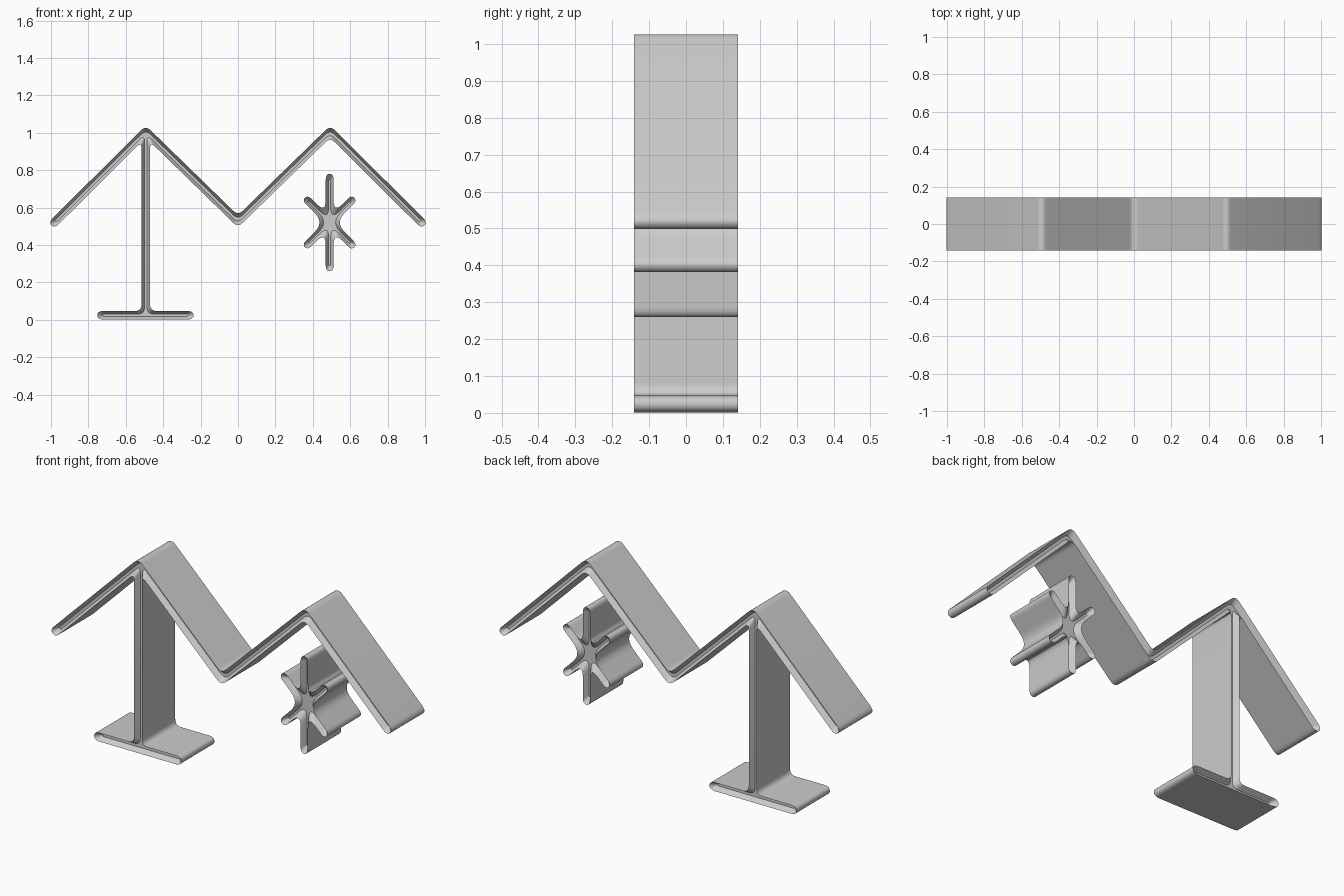
import bpy, bmesh, math
from mathutils import Vector

cube = bpy.data.objects.get("Cube")
if cube:
    bpy.data.objects.remove(cube)

grey = bpy.data.materials.new("plain grey")
grey.use_nodes = True
colour = (0.6, 0.6, 0.6, 1)
grey.diffuse_color = colour
grey.node_tree.nodes["Principled BSDF"].inputs["Base Color"].default_value = colour

DEPTH = 0.141      # half depth of every plate
STEPS = 6          # segments per rounded corner


def soften(a, p, b, size):
    """Rounded corner at p between directions towards a and b."""
    s = p + (a - p).normalized() * min(size, (a - p).length * 0.49)
    e = p + (b - p).normalized() * min(size, (b - p).length * 0.49)
    return [s * (1 - t) ** 2 + p * 2 * t * (1 - t) + e * t * t
            for t in (i / STEPS for i in range(STEPS + 1))]


def outline(nodes, links, half, retract, fillet):
    """Walk round a branching centreline, offset by half the thickness."""
    pos = {k: Vector(v) for k, v in nodes.items()}
    near = {k: [] for k in nodes}
    for a, b in links:
        near[a].append(b)
        near[b].append(a)

    def heading(a, b):
        d = pos[b] - pos[a]
        return math.atan2(d.y, d.x)

    corners = []
    start = u, v = links[0]
    while True:
        d = (pos[v] - pos[u]).normalized()
        n = Vector((-d.y, d.x))
        others = [w for w in near[v] if w != u]
        if others:
            back = heading(v, u)
            w = min(others, key=lambda k: (back - heading(v, k)) % math.tau)
            d2 = (pos[w] - pos[v]).normalized()
            n2 = Vector((-d2.y, d2.x))
            corners.append((pos[v] + (n + n2) * half / (1 + n.dot(n2)), fillet))
        else:
            w = u
            tip = pos[v] - d * retract
            corners += [(tip + n * half, half * 1.5), (tip - n * half, half * 1.5)]
        u, v = v, w
        if (u, v) == start:
            break
    pts = []
    for i, (p, size) in enumerate(corners):
        pts += soften(corners[i - 1][0], p, corners[(i + 1) % len(corners)][0], size)
    return pts


def plate(name, nodes, links, half, fillet, rim=0.016, tip=0.03):
    """Loft the outline through the depth, rounding the front and back rims."""
    bm = bmesh.new()
    quarter = [i * math.pi / 10 for i in range(6)]
    front = [(-DEPTH + tip * (1 - math.sin(a)), 1 - math.cos(math.pi / 2 - a))
             for a in quarter]
    slices = front + [(-y, k) for y, k in reversed(front)]
    rings = [[bm.verts.new((p.x, y, p.y))
              for p in outline(nodes, links, half - rim * k, tip * k, fillet)]
             for y, k in slices]
    for a, b in zip(rings, rings[1:]):
        for i in range(len(a)):
            j = (i + 1) % len(a)
            bm.faces.new((a[i], a[j], b[j], b[i]))
    bm.faces.new(rings[0])
    bm.faces.new(rings[-1])
    bmesh.ops.remove_doubles(bm, verts=bm.verts, dist=1e-5)
    bmesh.ops.recalc_face_normals(bm, faces=bm.faces)
    mesh = bpy.data.meshes.new(name)
    bm.to_mesh(mesh)
    bm.free()
    mesh.materials.append(grey)
    obj = bpy.data.objects.new(name, mesh)
    bpy.context.collection.objects.link(obj)
    bpy.ops.object.select_all(action='DESELECT')
    obj.select_set(True)
    bpy.context.view_layer.objects.active = obj
    bpy.ops.object.shade_smooth_by_angle(angle=math.radians(35))


# Zigzag roof with its post and foot, joined as one branching strip
plate("zigzag_roof_with_post",
      {"end_r": (-0.997, 0.505), "peak_r": (-0.493, 1.006), "valley": (0, 0.526),
       "peak_l": (0.493, 1.006), "end_l": (0.997, 0.505),
       "base": (-0.493, 0.024), "foot_r": (-0.752, 0.024), "foot_l": (-0.238, 0.024)},
      [("end_r", "peak_r"), ("peak_r", "valley"), ("valley", "peak_l"),
       ("peak_l", "end_l"), ("peak_r", "base"), ("base", "foot_r"), ("base", "foot_l")],
      half=0.023, fillet=0.035)

# Six-armed star hanging free under the left peak
cx, cz = 0.49, 0.52
star = {"hub": (cx, cz), "top": (cx, cz + 0.26), "bottom": (cx, cz - 0.26)}
for sx in (-1, 1):
    for sz in (-1, 1):
        star[f"arm {sx} {sz}"] = (cx + sx * 0.132, cz + sz * 0.132)
plate("star", star, [("hub", k) for k in star if k != "hub"], half=0.021, fillet=0.07)
